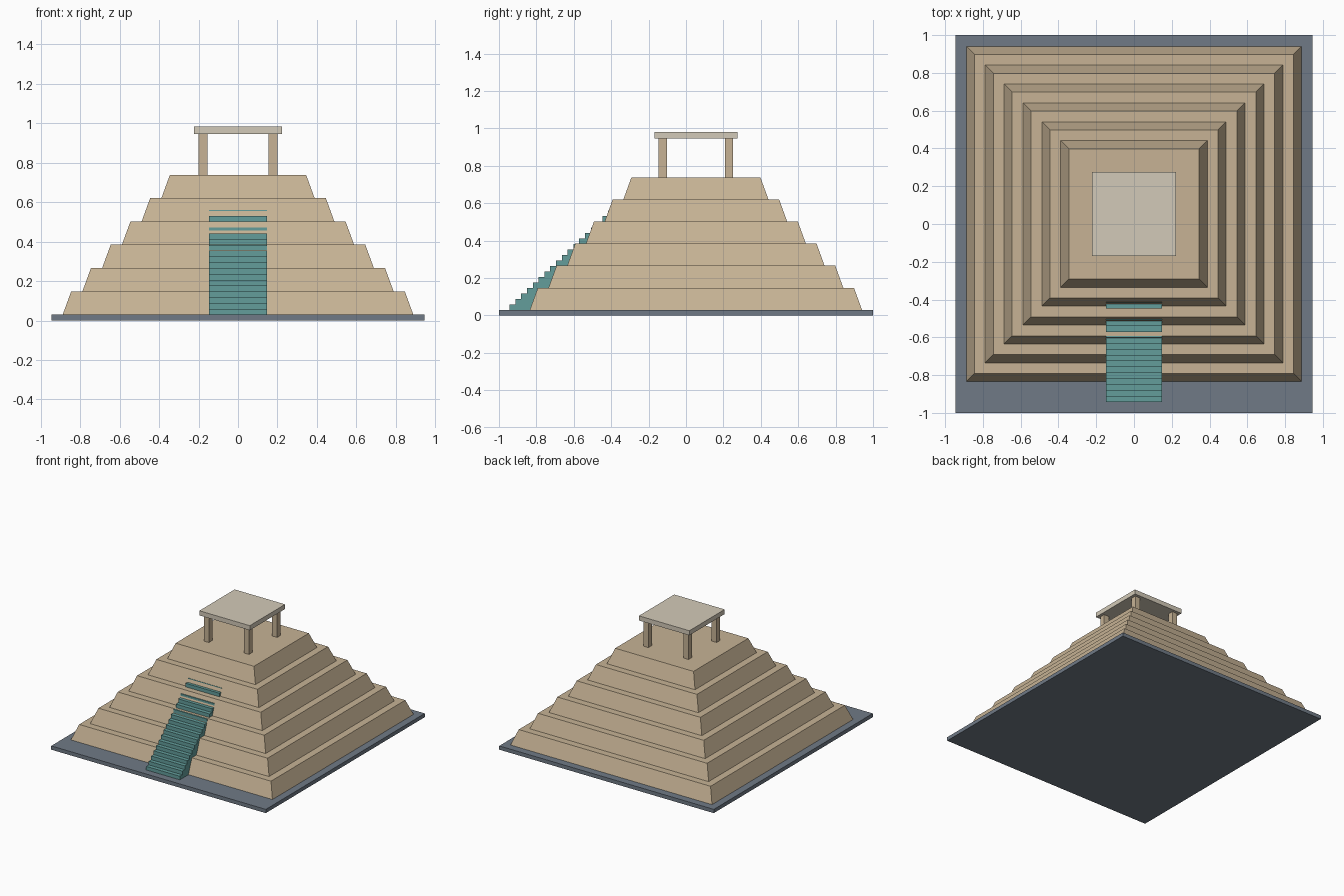
import bpy
import bmesh

cube = bpy.data.objects.get("Cube")
if cube:
    bpy.data.objects.remove(cube, do_unlink=True)


def material(name, rgb):
    mat = bpy.data.materials.new(name)
    mat.use_nodes = True
    colour = (*rgb, 1.0)
    mat.diffuse_color = colour
    bsdf = mat.node_tree.nodes["Principled BSDF"]
    bsdf.inputs["Base Color"].default_value = colour
    bsdf.inputs["Roughness"].default_value = 0.9
    return mat


sandstone = material("sandstone", (0.57, 0.45, 0.30))
slate = material("slate_blue", (0.16, 0.195, 0.24))
teal = material("teal", (0.125, 0.34, 0.33))
pale_stone = material("pale_stone", (0.65, 0.59, 0.48))


def add_object(name, bm, mat):
    mesh = bpy.data.meshes.new(name)
    bm.to_mesh(mesh)
    bm.free()
    mesh.materials.append(mat)
    obj = bpy.data.objects.new(name, mesh)
    bpy.context.collection.objects.link(obj)
    return obj


def block(name, mat, x, y, half_x, half_y, z0, z1, taper=0.0):
    """Box from z0 to z1 whose top is drawn in by taper on every side."""
    bm = bmesh.new()
    bmesh.ops.create_cube(bm, size=2)
    for v in bm.verts:
        inset = taper if v.co.z > 0 else 0.0
        v.co = (x + v.co.x * (half_x - inset),
                y + v.co.y * (half_y - inset),
                z1 if v.co.z > 0 else z0)
    return add_object(name, bm, mat)


CENTRE_Y = 0.053
BASE_TOP = 0.03
TIERS = 6
TIER_HEIGHT = 0.118
SUMMIT = BASE_TOP + TIERS * TIER_HEIGHT

# Ground slab
block("ground_slab", slate, 0, 0, 0.945, 1.0, 0, BASE_TOP)

# Sloped terraces
for i in range(TIERS):
    half = 0.888 - 0.1 * i
    z = BASE_TOP + i * TIER_HEIGHT
    block(f"terrace_{i + 1}", sandstone, 0, CENTRE_Y, half, half,
          z, z + TIER_HEIGHT, taper=0.043)

# Staircase: a stepped side profile, extruded across its width
STEPS = 24
RISE = TIER_HEIGHT / 4
RUN = 0.031
FRONT = -0.943
profile = [(FRONT, BASE_TOP)]
for i in range(STEPS):
    z = BASE_TOP + (i + 1) * RISE - 0.001
    profile += [(FRONT + i * RUN, z), (FRONT + (i + 1) * RUN, z)]
profile.append((FRONT + STEPS * RUN, BASE_TOP))

bm = bmesh.new()
side = bm.faces.new([bm.verts.new((-0.148, y, z)) for y, z in profile])
extruded = bmesh.ops.extrude_face_region(bm, geom=[side], use_keep_orig=True)
moved = [g for g in extruded["geom"] if isinstance(g, bmesh.types.BMVert)]
bmesh.ops.translate(bm, verts=moved, vec=(0.296, 0, 0))
bmesh.ops.recalc_face_normals(bm, faces=bm.faces)
add_object("staircase", bm, teal)

# Summit shrine: four posts under a flat roof
ROOF_BOTTOM = 0.945
for side_name, sx in (("left", 1), ("right", -1)):
    for end_name, sy in (("front", -1), ("back", 1)):
        block(f"post_{end_name}_{side_name}", sandstone,
              sx * 0.177, CENTRE_Y + sy * 0.177, 0.022, 0.022,
              SUMMIT, ROOF_BOTTOM)
block("shrine_roof", pale_stone, 0, CENTRE_Y, 0.222, 0.222, ROOF_BOTTOM, 0.982)
